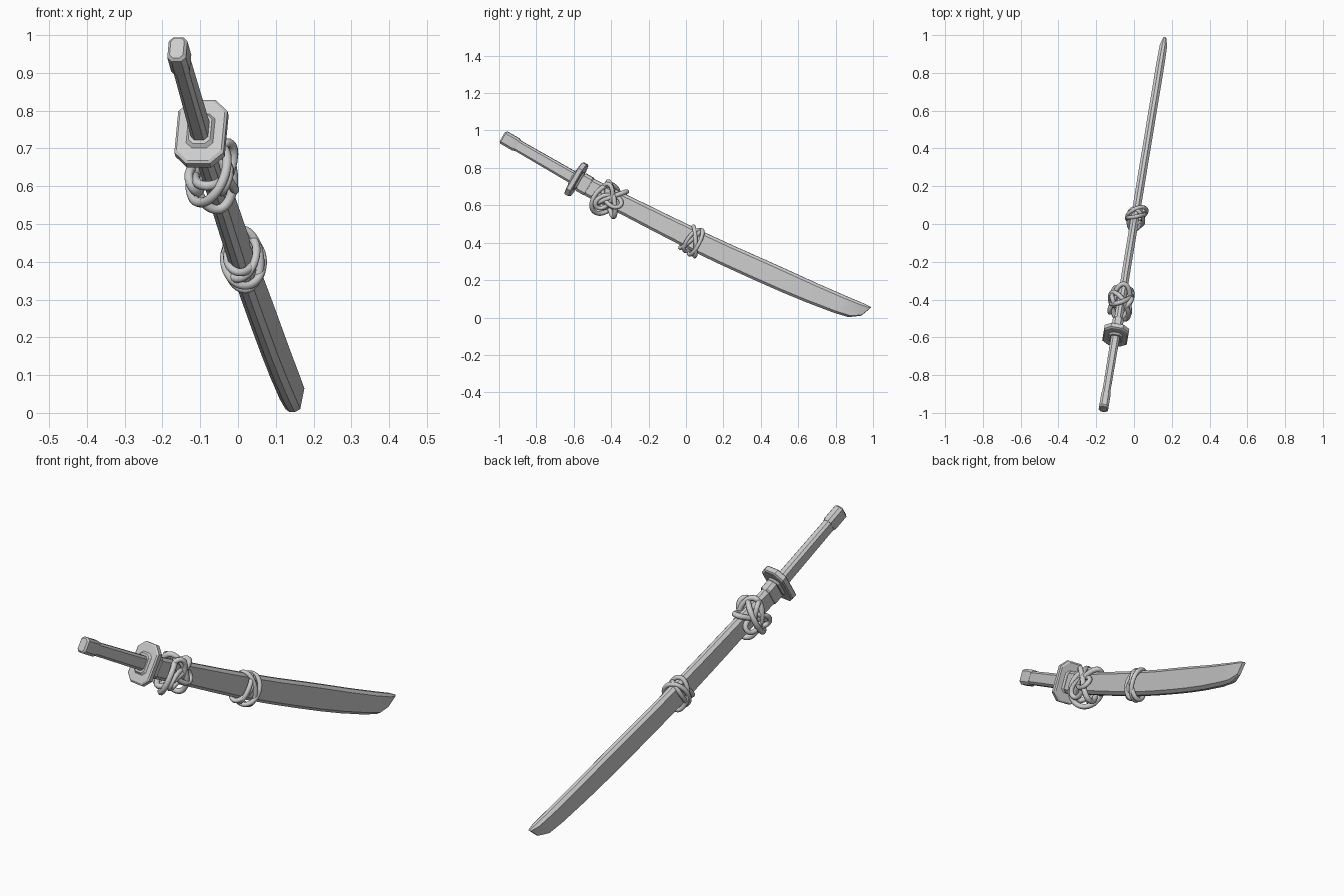
import bpy, math
from mathutils import Vector, Matrix

if "Cube" in bpy.data.objects:
    bpy.data.objects.remove(bpy.data.objects["Cube"])

YAW = Matrix.Rotation(-math.atan(0.165), 4, 'Z')   # the sword lies in a slightly turned vertical plane
STRETCH = 1.0135                                   # picture y -> distance along that plane


def finish(ob):
    ob.matrix_world = YAW
    bpy.context.view_layer.objects.active = ob
    return ob


def loft(name, stations, smooth=True):
    """Skin chamfered-rectangle sections: (top_yz, bottom_yz, half_width, chamfer)."""
    verts, faces = [], []
    for (ty, tz), (by, bz), w, c in stations:
        top, bot = Vector((0, ty * STRETCH, tz)), Vector((0, by * STRETCH, bz))
        up = (top - bot).normalized()
        for sx, end, sgn, corner in ((1, bot, 1, 0), (1, bot, 1, 1), (1, top, -1, 1), (1, top, -1, 0),
                                     (-1, top, -1, 0), (-1, top, -1, 1), (-1, bot, 1, 1), (-1, bot, 1, 0)):
            p = end + up * sgn * c * corner
            verts.append((sx * (w if corner else w - c), p.y, p.z))
    n = len(stations)
    for i in range(n - 1):
        for j in range(8):
            k = (j + 1) % 8
            faces.append((i * 8 + j, i * 8 + k, i * 8 + 8 + k, i * 8 + 8 + j))
    faces += [tuple(reversed(range(8))), tuple(range(n * 8 - 8, n * 8))]
    me = bpy.data.meshes.new(name)
    me.from_pydata(verts, [], faces)
    ob = bpy.data.objects.new(name, me)
    bpy.context.collection.objects.link(ob)
    ob.select_set(True)
    bpy.context.view_layer.objects.active = ob
    if smooth:
        bpy.ops.object.shade_smooth_by_angle(angle=math.radians(25))
    ob.select_set(False)
    return finish(ob)


def rod(name, sections):
    """Straight part on the grip axis: (distance, half_height, half_width, chamfer)."""
    st = []
    for t, h, w, c in sections:
        y, z = -0.98 + 0.866 * t, 0.966 - 0.5 * t
        st.append(((y + 0.5 * h, z + 0.866 * h), (y - 0.5 * h, z - 0.866 * h), w, c))
    return loft(name, st)


def cord(name, centre, slope, path, radius=0.013):
    """Closed round cord; path(t) gives (side, along, up) around the scabbard."""
    d = Vector((0, math.cos(slope), math.sin(slope)))
    u = Vector((0, -d.z, d.y))
    o = Vector((0, centre[0] * STRETCH, centre[1]))
    cu = bpy.data.curves.new(name, 'CURVE')
    cu.dimensions = '3D'
    cu.bevel_depth, cu.bevel_resolution = radius, 2
    sp = cu.splines.new('POLY')
    n = 40
    sp.points.add(n - 1)
    for i in range(n):
        s, a, h = path(2 * math.pi * i / n)
        sp.points[i].co = (*(o + Vector((s, 0, 0)) + d * a + u * h), 1)
    sp.use_cyclic_u = True
    sp.use_smooth = True
    ob = bpy.data.objects.new(name, cu)
    bpy.context.collection.objects.link(ob)
    return finish(ob)


def ring(side, up, tilt_up, tilt_side, shift=(0, 0, 0)):
    """Tilted oval loop around the scabbard."""
    return lambda t: (shift[0] + side * math.cos(t),
                      shift[1] + tilt_up * math.sin(t) + tilt_side * math.cos(t),
                      shift[2] + up * math.sin(t))


# Grip, pommel cap
rod("pommel", [(0, .030, .018, .009), (.008, .037, .025, .012), (.08, .037, .025, .012), (.092, .033, .022, .011)])
rod("grip", [(.085, .031, .021, .010), (.45, .034, .023, .011)])

# Hand guard with raised washers
rod("guard", [(.439, .090, .060, .032), (.444, .097, .066, .034), (.466, .097, .066, .034), (.471, .090, .060, .032)])
rod("guard_washer", [(.430, .044, .029, .013), (.439, .052, .036, .016), (.471, .052, .036, .016), (.480, .044, .029, .013)])

# Collar and scabbard mouth
rod("collar", [(.47, .045, .022, .010), (.525, .045, .022, .010)])
rod("scabbard_mouth", [(.485, .053, .029, .014), (.530, .053, .029, .014), (.536, .050, .025, .013)])

# Curved scabbard with slanted end
loft("scabbard", [
    ((-.495, .742), (-.545, .655), .022, .014),
    ((-.30, .648), (-.355, .557), .022, .014),
    ((-.11, .555), (-.168, .459), .022, .014),
    ((.08, .464), (.02, .362), .022, .014),
    ((.25, .385), (.192, .280), .022, .014),
    ((.42, .310), (.365, .201), .022, .014),
    ((.56, .247), (.503, .140), .022, .014),
    ((.70, .183), (.64, .083), .022, .014),
    ((.86, .113), (.79, .026), .022, .014),
    ((.955, .073), (.87, .002), .020, .013),
    ((.990, .055), (.937, .010), .008, .005)])

# Large loose knot near the guard
K1, S1 = (-.41, .637), -.46
cord("knot_loop_a", K1, S1, ring(.044, .074, .068, .0))
cord("knot_loop_b", K1, S1, ring(.050, .078, -.052, .030, (0, .01, 0)))
cord("knot_loop_c", K1, S1, ring(.056, .086, .010, -.050, (-.006, -.02, -.015)))
# overlapping twist on both faces of the knot
for side, label in ((1, "right"), (-1, "left")):
    cord("knot_twist_" + label, K1, S1, lambda t, s=side: (
        s * (.042 + .012 * math.sin(3 * t)),
        .030 * math.cos(t) + .048 * math.cos(2 * t),
        .030 * math.sin(t) - .048 * math.sin(2 * t)), .012)

# Tight binding half way down
K2, S2 = (.035, .411), -.46
for i, (tu, ts, sh) in enumerate([(.038, .012, -.014), (.020, -.020, .0), (-.028, .018, .010), (.012, .026, .020)]):
    cord("binding_%d" % (i + 1), K2, S2, ring(.036 + .004 * i, .064 + .003 * i, tu - .01, ts, (.006, sh, 0)), .011)
